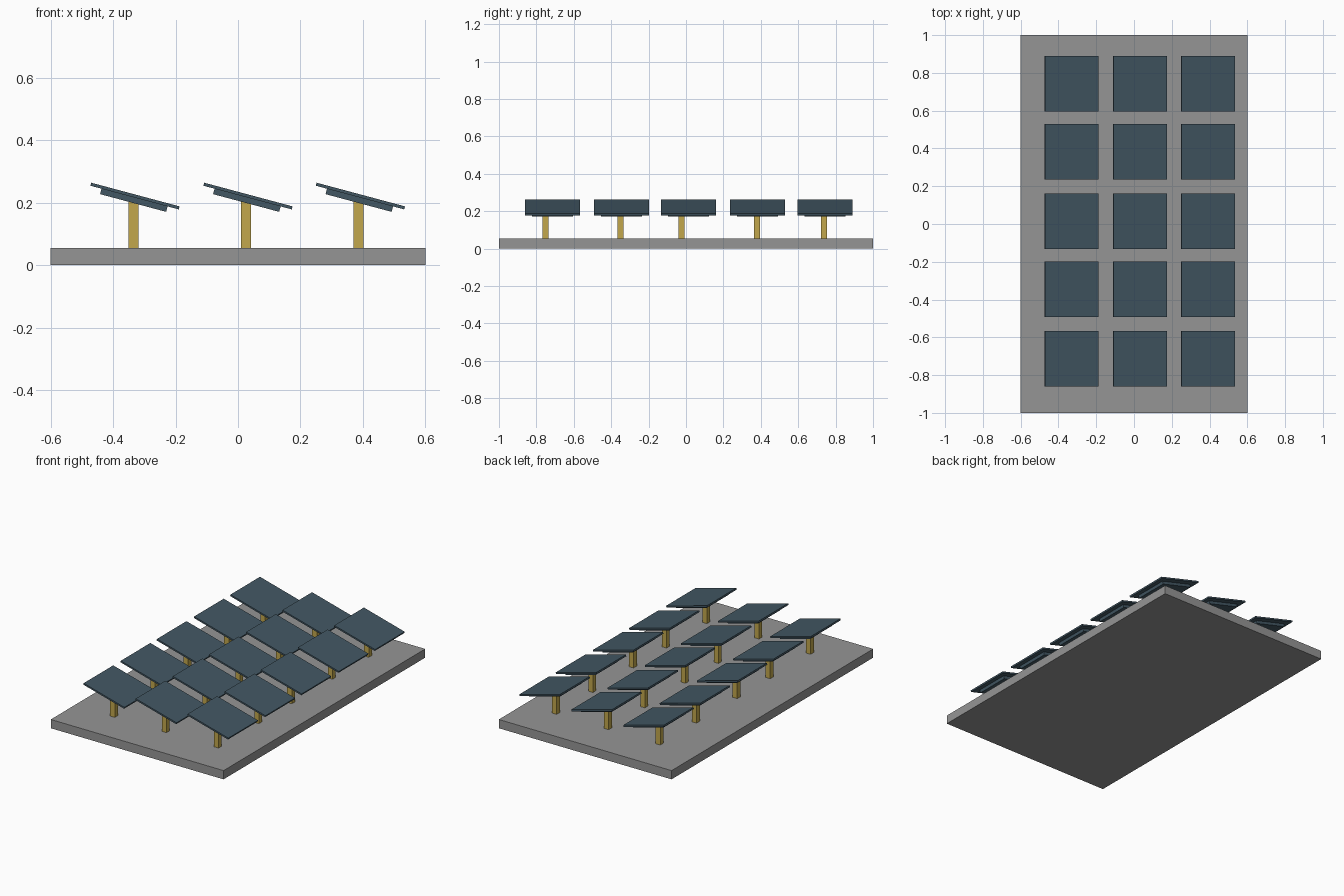
import bpy, math
from mathutils import Matrix, Vector

if "Cube" in bpy.data.objects:
    bpy.data.objects.remove(bpy.data.objects["Cube"])


def material(name, rgb):
    m = bpy.data.materials.new(name)
    m.diffuse_color = (*rgb, 1)
    m.use_nodes = True
    m.node_tree.nodes["Principled BSDF"].inputs["Base Color"].default_value = m.diffuse_color
    return m


GREY = material("concrete grey", (0.30, 0.30, 0.30))
GOLD = material("post ochre", (0.54, 0.39, 0.073))
BLUE = material("panel slate blue", (0.054, 0.095, 0.125))


def box(name, center, size, mat, tilt=0.0):
    bpy.ops.mesh.primitive_cube_add(size=1)
    ob = bpy.context.object
    ob.name = name
    ob.data.transform(Matrix.Diagonal((*size, 1)))
    ob.location = center
    ob.rotation_euler = (0, tilt, 0)
    ob.data.materials.append(mat)
    return ob


BASE_H = 0.055
TILT = math.radians(15)
NORMAL = Vector((math.sin(TILT), 0, math.cos(TILT)))

# ground slab
box("base_slab", (0, 0, BASE_H / 2), (1.2, 2.0, BASE_H), GREY)

# (panel centre, post centre) along each axis
columns = [(-0.330, -0.334), (0.032, 0.025), (0.392, 0.386)]
rows = [(-0.713, -0.752), (-0.345, -0.351), (0.014, -0.024),
        (0.383, 0.379), (0.743, 0.739)]

for i, (px, sx) in enumerate(columns):
    for j, (py, sy) in enumerate(rows):
        tag = f"{i + 1}_{j + 1}"
        centre = Vector((px, py, 0.221))
        # thin tilted panel, with a smaller backing box under it
        box(f"solar_panel_{tag}", centre, (0.293, 0.293, 0.010), BLUE, TILT)
        box(f"panel_backing_{tag}", centre - NORMAL * 0.014,
            (0.219, 0.219, 0.018), BLUE, TILT)
        # support post, ending inside the backing box
        z0, z1 = BASE_H - 0.005, 0.205
        box(f"support_post_{tag}", (sx, sy, (z0 + z1) / 2),
            (0.032, 0.032, z1 - z0), GOLD)
